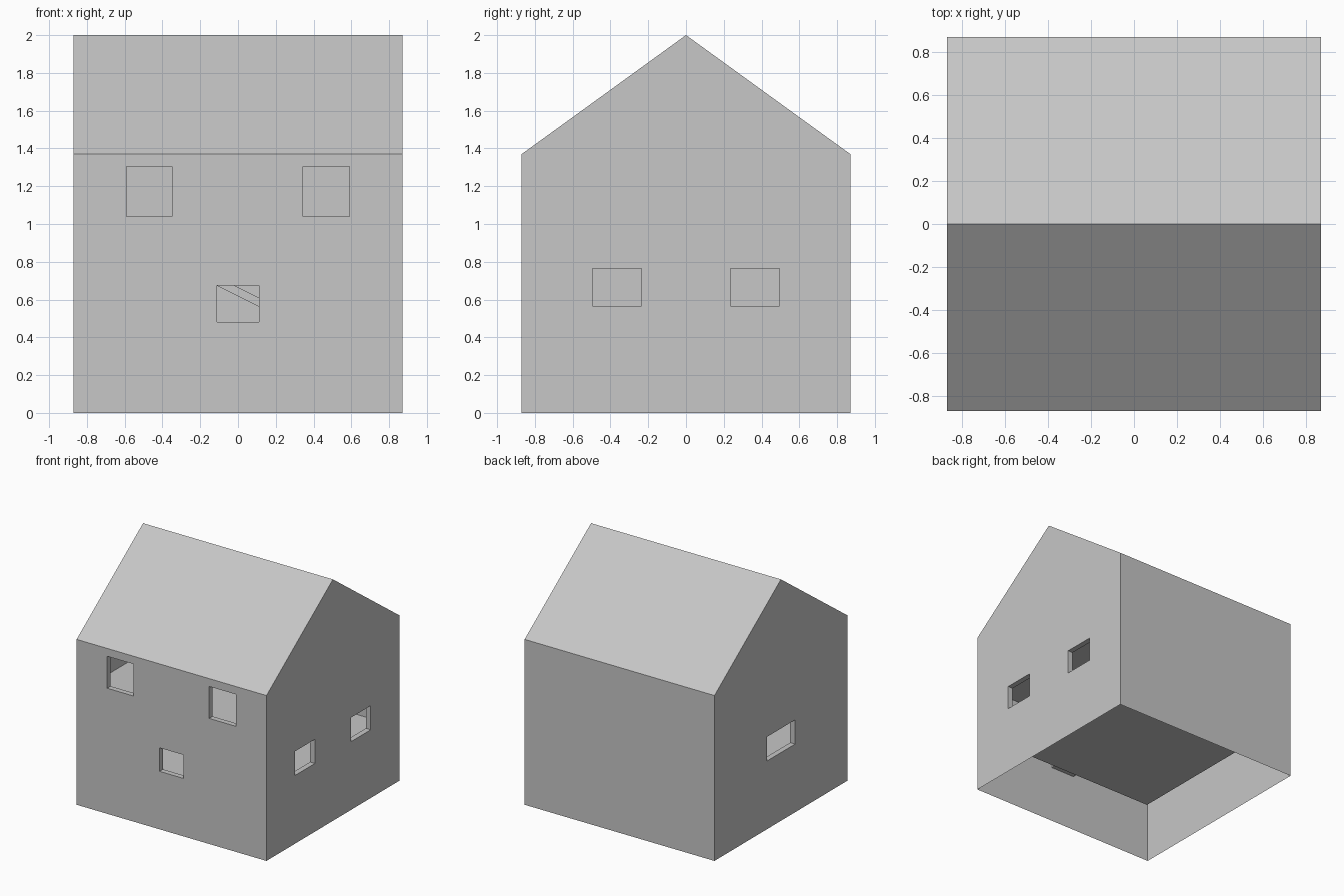
import bpy, bmesh

if "Cube" in bpy.data.objects:
    bpy.data.objects.remove(bpy.data.objects["Cube"])

GREY = bpy.data.materials.new("plain_grey")
GREY.diffuse_color = (0.57, 0.57, 0.57, 1)
GREY.use_nodes = True
GREY.node_tree.nodes["Principled BSDF"].inputs["Base Color"].default_value = GREY.diffuse_color

HALF, EAVE, RIDGE, WALL = 0.87, 1.37, 2.0, 0.045


def prism(name, profile, a, b, axis="x"):
    """Extrude a closed profile from a to b; (y, z) profile along x or (x, z) along y."""
    def place(p, t):
        return (t, p[0], p[1]) if axis == "x" else (p[0], t, p[1])
    bm = bmesh.new()
    ends = [[bm.verts.new(place(p, t)) for p in profile] for t in (a, b)]
    n = len(profile)
    bm.faces.new(ends[0])
    bm.faces.new(ends[1])
    for i in range(n):
        j = (i + 1) % n
        bm.faces.new((ends[0][i], ends[0][j], ends[1][j], ends[1][i]))
    bmesh.ops.recalc_face_normals(bm, faces=bm.faces)
    me = bpy.data.meshes.new(name)
    bm.to_mesh(me)
    bm.free()
    me.materials.append(GREY)
    ob = bpy.data.objects.new(name, me)
    bpy.context.collection.objects.link(ob)
    return ob


def rect(u0, u1, z0, z1):
    return [(u0, z0), (u1, z0), (u1, z1), (u0, z1)]


def carve(target, cutter):
    mod = target.modifiers.new("cut", "BOOLEAN")
    mod.operation = "DIFFERENCE"
    mod.solver = "EXACT"
    mod.object = cutter
    bpy.context.view_layer.update()
    dg = bpy.context.evaluated_depsgraph_get()
    me = bpy.data.meshes.new_from_object(target.evaluated_get(dg))
    target.modifiers.clear()
    target.data = me
    bpy.data.objects.remove(cutter)


# House body with gabled roof
house = prism("house_shell", [(-HALF, 0), (HALF, 0), (HALF, EAVE),
                              (0, RIDGE), (-HALF, EAVE)], -HALF, HALF)

# Lower room and attic room, with a slab between them
IN = HALF - WALL
carve(house, prism("lower_room", rect(-IN, IN, 0.47, 0.91), -IN, IN))
carve(house, prism("attic_room", [(-IN, 0.96), (IN, 0.96), (IN, EAVE - 0.022),
                                  (0, RIDGE - 0.055), (-IN, EAVE - 0.022)], -IN, IN))

# Front windows
for u0, u1, z0, z1 in [(-0.59, -0.35, 1.04, 1.305), (0.345, 0.59, 1.04, 1.305),
                       (-0.11, 0.11, 0.48, 0.675)]:
    carve(house, prism("front_window", rect(u0, u1, z0, z1), -HALF - 0.1, -HALF + 0.1, "y"))

# Side windows: two on the right, one on the left
for u0, u1, side in [(-0.495, -0.235, 1), (0.235, 0.495, 1), (-0.185, 0.18, -1)]:
    a, b = sorted((side * (HALF - 0.1), side * (HALF + 0.1)))
    carve(house, prism("side_window", rect(u0, u1, 0.565, 0.765), a, b))

# Open underside
bm = bmesh.new()
bm.from_mesh(house.data)
bottom = [f for f in bm.faces if all(abs(v.co.z) < 1e-4 for v in f.verts)]
bmesh.ops.delete(bm, geom=bottom, context="FACES_ONLY")
bm.to_mesh(house.data)
bm.free()

# Sloping stair ramp inside, glimpsed through the lower front window
prism("stair_ramp", [(0.29, 0.472), (0.385, 0.472), (-0.49, 0.91), (-0.585, 0.91)],
      0.5, 0.8, "y")
